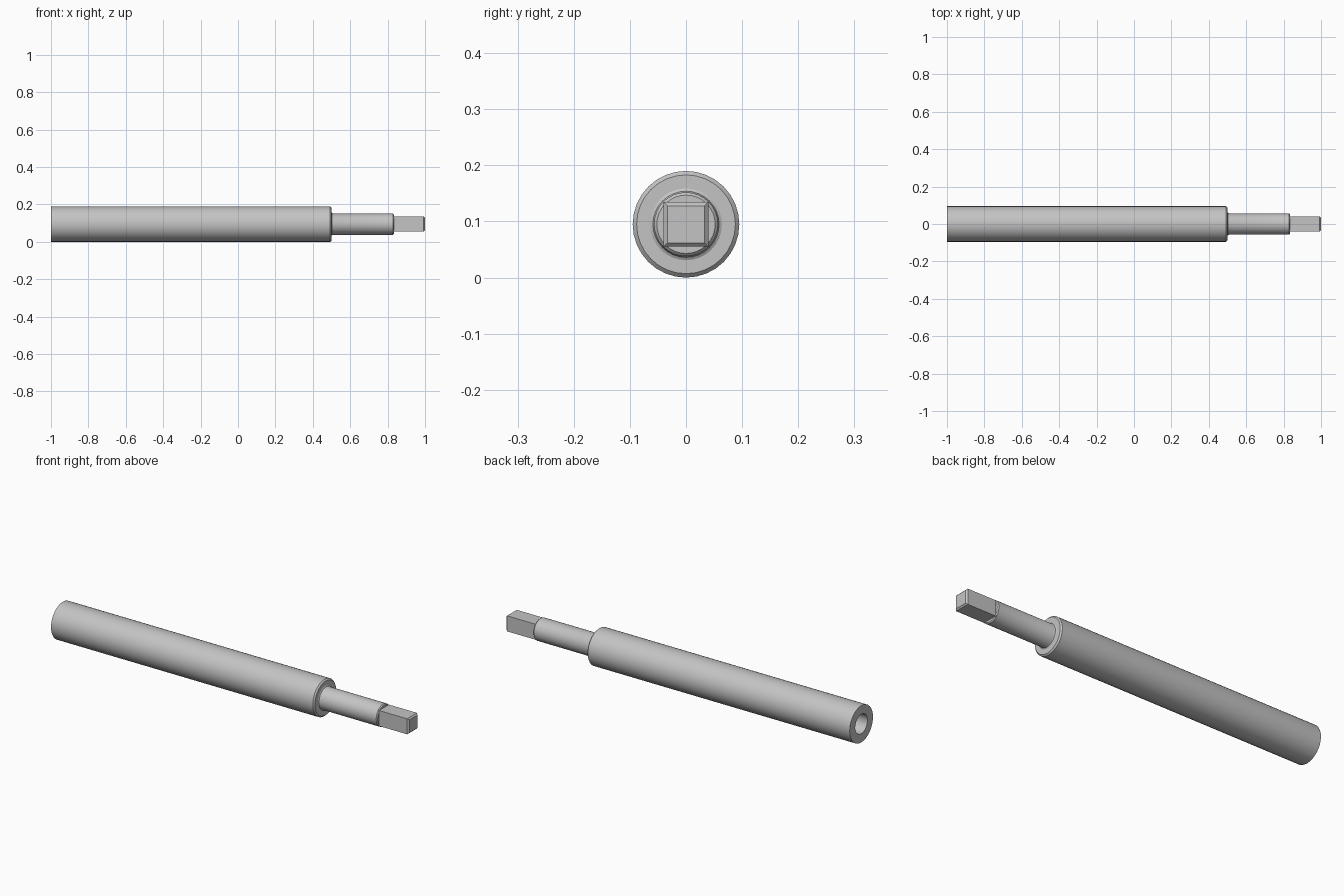
import bpy
import bmesh
from math import radians
from mathutils import Matrix

AXIS_Z = 0.095
SIDES = 32

cube = bpy.data.objects.get("Cube")
if cube:
    bpy.data.objects.remove(cube, do_unlink=True)

steel = bpy.data.materials.new("grey_steel")
steel.use_nodes = True
steel.diffuse_color = (0.55, 0.55, 0.55, 1)
steel.node_tree.nodes["Principled BSDF"].inputs["Base Color"].default_value = steel.diffuse_color


def finish(name, bm):
    bmesh.ops.recalc_face_normals(bm, faces=bm.faces)
    mesh = bpy.data.meshes.new(name)
    bm.to_mesh(mesh)
    bm.free()
    mesh.materials.append(steel)
    obj = bpy.data.objects.new(name, mesh)
    obj.location.z = AXIS_Z
    bpy.context.collection.objects.link(obj)
    bpy.ops.object.select_all(action="DESELECT")
    obj.select_set(True)
    bpy.context.view_layer.objects.active = obj
    bpy.ops.object.shade_smooth_by_angle(angle=radians(25))
    return obj


def turned(name, profile):
    """Spin (x, radius) points about the x axis."""
    bm = bmesh.new()
    verts = [bm.verts.new((x, 0, r)) for x, r in profile]
    edges = [bm.edges.new(pair) for pair in zip(verts, verts[1:])]
    bmesh.ops.spin(bm, geom=verts + edges, cent=(0, 0, 0), axis=(1, 0, 0),
                   angle=radians(360), steps=SIDES, use_duplicate=False)
    bmesh.ops.remove_doubles(bm, verts=bm.verts, dist=0.0001)
    return finish(name, bm)


# Thick sleeve with a blind bore in its left end and a chamfered right rim
turned("sleeve", [(-0.6, 0), (-0.6, 0.05), (-1, 0.05), (-1, 0.095),
                  (0.493, 0.095), (0.5, 0.088), (0.5, 0.04)])

# Narrow shaft with a flared root and a chamfered end
turned("shaft", [(0.48, 0.064), (0.5, 0.064), (0.503, 0.059), (0.508, 0.057),
                 (0.828, 0.057), (0.833, 0.052), (0.833, 0)])

# Square drive end, chamfered around its tip
bm = bmesh.new()
bmesh.ops.create_cube(bm, size=1, matrix=Matrix.Translation((0.9, 0, 0))
                      @ Matrix.Diagonal((0.2, 0.08, 0.08, 1)))
tip = [e for e in bm.edges if all(v.co.x > 0.99 for v in e.verts)]
bmesh.ops.bevel(bm, geom=tip, offset=0.007, segments=1, affect="EDGES")
finish("square_drive", bm)
